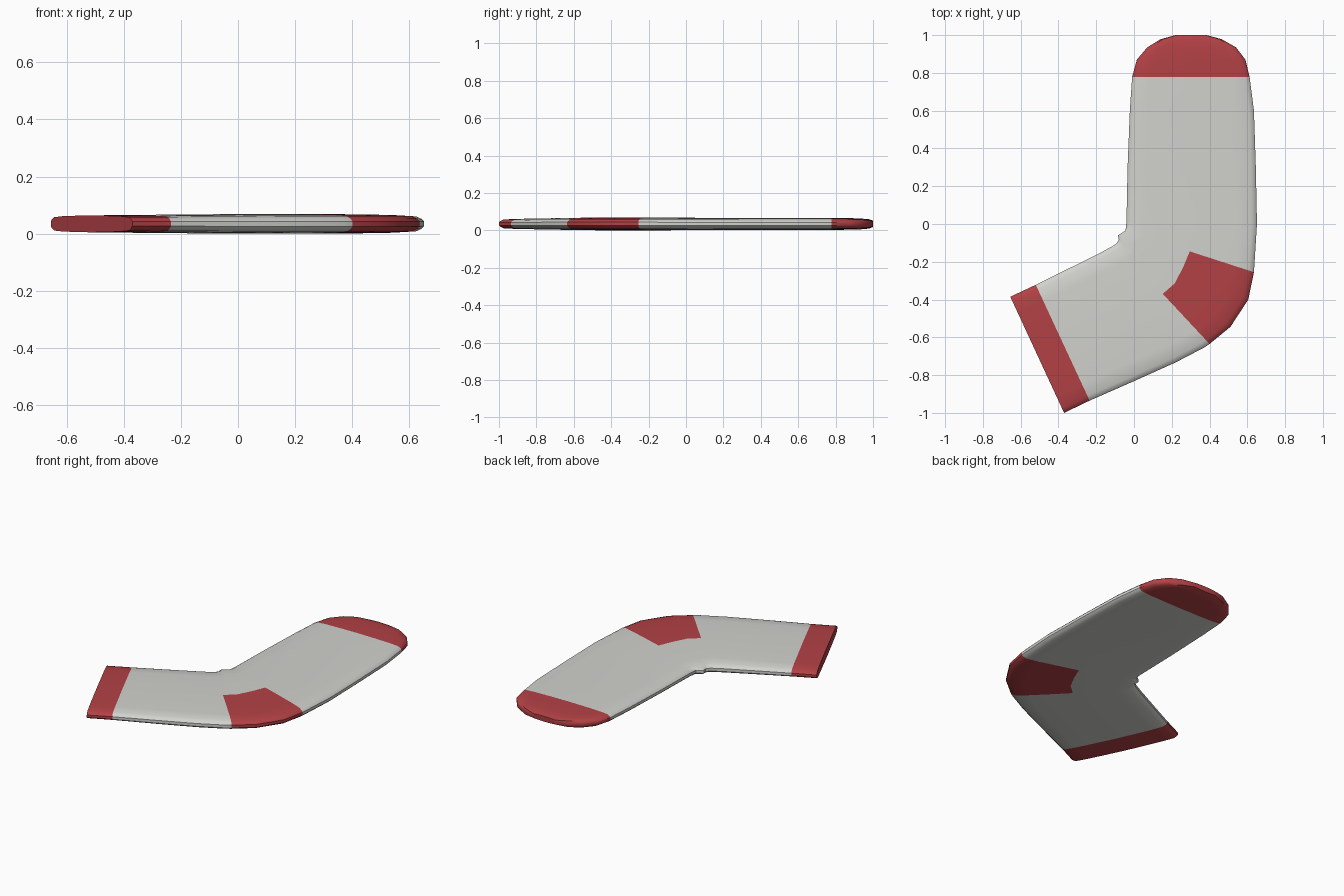
import bpy, bmesh
from mathutils import Vector

if "Cube" in bpy.data.objects:
    bpy.data.objects.remove(bpy.data.objects["Cube"])

def material(name, rgb):
    m = bpy.data.materials.new(name)
    m.diffuse_color = (*rgb, 1)
    m.use_nodes = True
    m.node_tree.nodes["Principled BSDF"].inputs["Base Color"].default_value = m.diffuse_color
    return m

grey = material("light grey knit", (0.64, 0.64, 0.615))
red = material("red knit", (0.45, 0.053, 0.06))

# Stations from cuff to toe: inner edge, outer edge, thickness factor
stations = [
    ((-0.655, -0.385), (-0.37, -1.0), 0.86),
    ((-0.52, -0.322), (-0.235, -0.935), 0.90),
    ((-0.30, -0.213), (0.0, -0.832), 0.96),
    ((-0.17, -0.148), (0.22, -0.733), 1.0),
    ((-0.11, -0.115), (0.37, -0.655), 1.0),
    ((-0.095, -0.105), (0.40, -0.635), 1.0),   # heel starts
    ((-0.08, -0.085), (0.51, -0.545), 1.0),
    ((-0.085, -0.06), (0.605, -0.40), 1.0),
    ((-0.045, -0.035), (0.635, -0.255), 1.0),  # heel ends
    ((-0.04, 0.01), (0.651, 0.0), 0.96),
    ((-0.034, 0.3), (0.645, 0.3), 0.92),
    ((-0.022, 0.6), (0.635, 0.6), 0.92),
    ((-0.01, 0.778), (0.612, 0.778), 0.92),    # toe starts
    ((0.015, 0.87), (0.59, 0.87), 0.9),
    ((0.07, 0.935), (0.54, 0.935), 0.84),
    ((0.14, 0.978), (0.465, 0.978), 0.72),
    ((0.22, 1.0), (0.385, 1.0), 0.5),
]
# Flat oval cross-section: position across the width, half height
half = [(0, 0.009), (0.012, 0.018), (0.04, 0.027), (0.14, 0.031), (0.3, 0.033)]
upper = half + [(0.5, 0.0345)] + [(1 - t, h) for t, h in reversed(half)]
section = upper + [(t, -h) for t, h in reversed(upper)]

# Sock: skin the cross-section along the stations
bm = bmesh.new()
rings = []
for a, b, k in stations:
    a, b = Vector(a), Vector(b)
    rings.append([bm.verts.new((*a.lerp(b, t), 0.036 + h * k)) for t, h in section])
n = len(section)
for i in range(len(rings) - 1):
    for j in range(n):
        q = (j + 1) % n
        f = bm.faces.new((rings[i][j], rings[i][q], rings[i + 1][q], rings[i + 1][j]))
        outer = section[j][0] + section[q][0] > 1
        # red cuff, heel patch on the outer half, and toe
        f.material_index = int(i == 0 or i >= 12 or (5 <= i < 8 and outer))
for ring in (rings[0], rings[-1]):
    bm.faces.new(ring).material_index = 1
bmesh.ops.recalc_face_normals(bm, faces=bm.faces)

me = bpy.data.meshes.new("sock")
bm.to_mesh(me)
bm.free()
me.materials.append(grey)
me.materials.append(red)
sock = bpy.data.objects.new("sock", me)
bpy.context.collection.objects.link(sock)
bpy.context.view_layer.objects.active = sock
sock.select_set(True)
bpy.ops.object.shade_smooth_by_angle(angle=0.6)

# Rest the sock on the ground
low = min(v.co.z for v in me.vertices)
for v in me.vertices:
    v.co.z -= low
